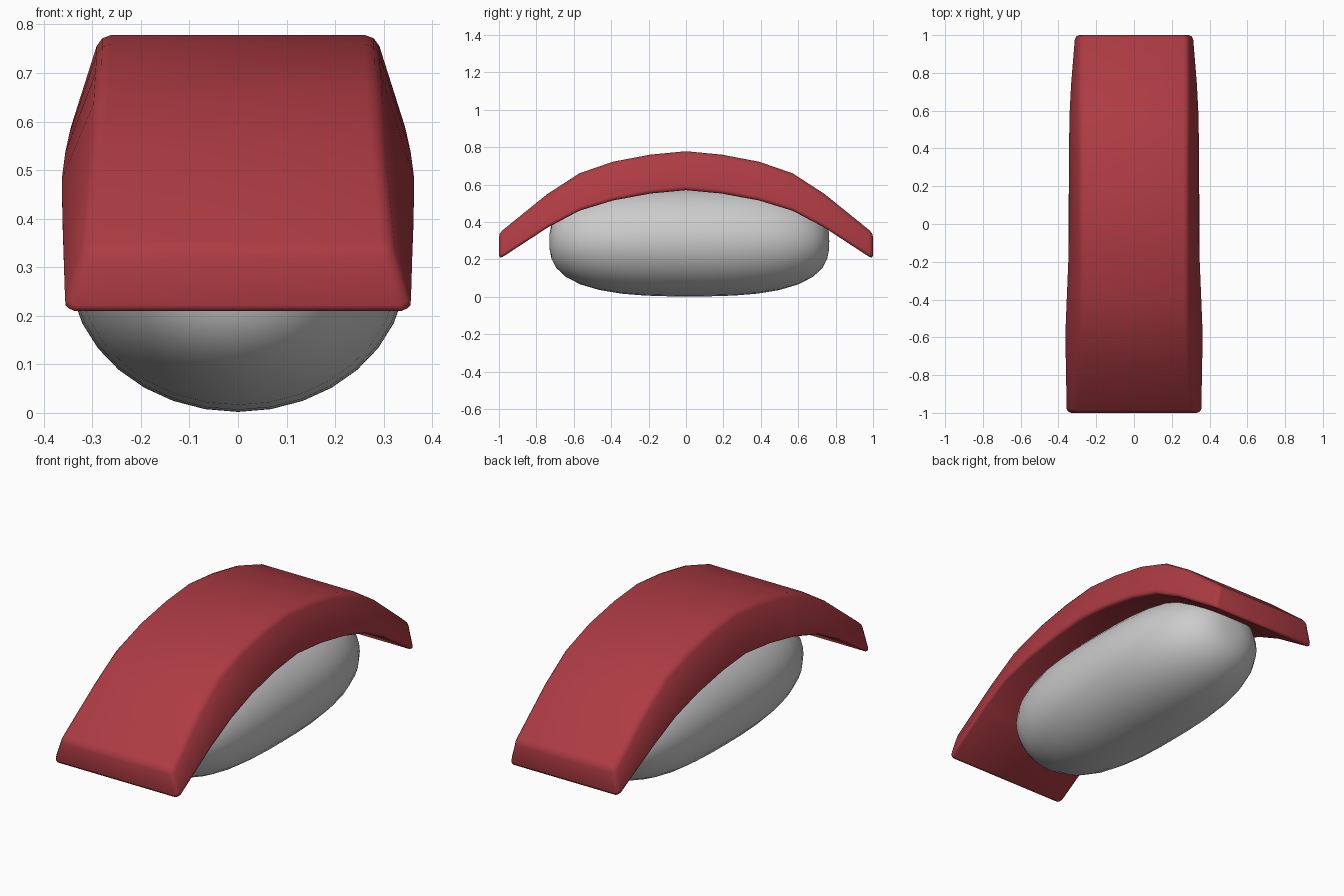
import bpy, bmesh, math

if "Cube" in bpy.data.objects:
    bpy.data.objects.remove(bpy.data.objects["Cube"])


def material(name, rgb):
    m = bpy.data.materials.new(name)
    m.diffuse_color = (*rgb, 1)
    m.use_nodes = True
    m.node_tree.nodes["Principled BSDF"].inputs["Base Color"].default_value = m.diffuse_color
    return m


def add_object(name, bm, mat):
    bmesh.ops.recalc_face_normals(bm, faces=bm.faces)
    for f in bm.faces:
        f.smooth = True
    me = bpy.data.meshes.new(name)
    bm.to_mesh(me)
    bm.free()
    me.materials.append(mat)
    ob = bpy.data.objects.new(name, me)
    bpy.context.collection.objects.link(ob)
    return ob


red = material("red", (0.42, 0.044, 0.056))
grey = material("light grey", (0.6, 0.6, 0.6))

# Arched cover: y, bottom z, top z, bottom half width, top half width
sections = [
    (-1.00, 0.20, 0.340, 0.363, 0.318),
    (-0.74, 0.37, 0.550, 0.370, 0.295),
    (-0.57, 0.46, 0.660, 0.372, 0.288),
    (-0.39, 0.515, 0.722, 0.364, 0.285),
    (-0.19, 0.552, 0.760, 0.355, 0.284),
    (0.00, 0.57, 0.778, 0.350, 0.284),
    (0.19, 0.552, 0.760, 0.350, 0.284),
    (0.39, 0.515, 0.722, 0.351, 0.284),
    (0.57, 0.46, 0.660, 0.349, 0.284),
    (0.74, 0.37, 0.550, 0.340, 0.284),
    (1.00, 0.20, 0.340, 0.317, 0.284),
]
bm = bmesh.new()
rings = []
for y, zb, zt, wb, wt in sections:
    rings.append([bm.verts.new(p) for p in
                  ((-wb, y, zb), (wb, y, zb), (wt, y, zt), (-wt, y, zt))])
for a, b in zip(rings, rings[1:]):
    for i in range(4):
        j = (i + 1) % 4
        bm.faces.new((a[i], a[j], b[j], b[i]))
bm.faces.new(rings[0])
bm.faces.new(rings[-1])
cover = add_object("arched_cover", bm, red)
bev = cover.modifiers.new("soft edges", 'BEVEL')
bev.width = 0.022
bev.segments = 2
bev.limit_method = 'ANGLE'
bev.angle_limit = math.radians(35)

# Blunt-ended rounded body under the cover, with its poles along y
bm = bmesh.new()
bmesh.ops.create_uvsphere(bm, u_segments=32, v_segments=20, radius=1)
for v in bm.verts:
    x, z, t = v.co.x, v.co.y, v.co.z
    r = math.hypot(x, z)
    k = (abs(t) ** 2.8 + r ** 2.8) ** (-1 / 2.8)   # squarer than a sphere
    v.co = (x * k * 0.347, 0.018 + t * k * 0.748, 0.297 + z * k * 0.295)
add_object("rounded_body", bm, grey)
